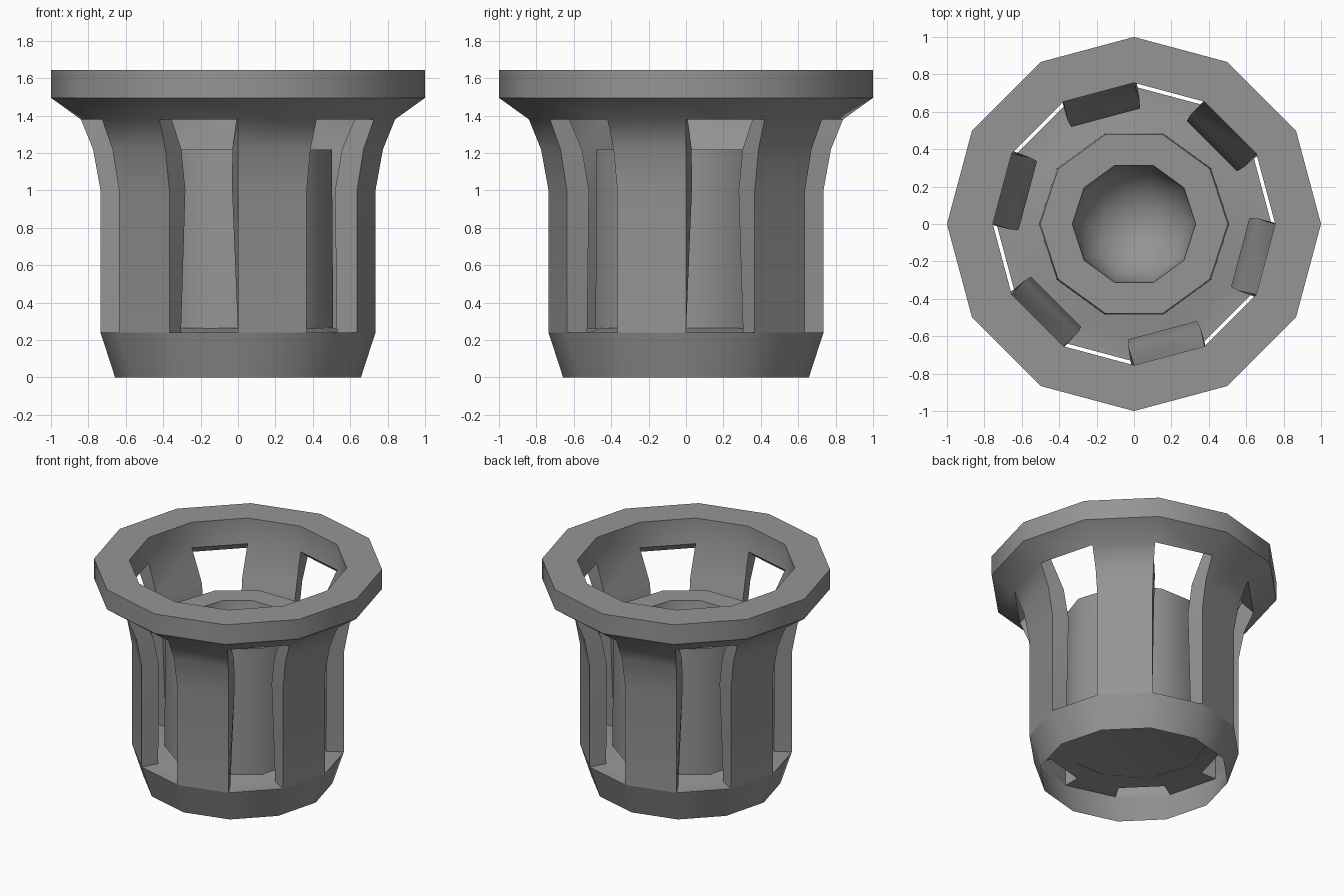
import bpy, bmesh
from math import sin, cos, pi, radians
from mathutils import Vector

cube = bpy.data.objects.get("Cube")
if cube:
    bpy.data.objects.remove(cube, do_unlink=True)

grey = bpy.data.materials.new("plain_grey")
grey.use_nodes = True
grey.diffuse_color = (0.3, 0.3, 0.3, 1)
grey.node_tree.nodes["Principled BSDF"].inputs["Base Color"].default_value = (0.3, 0.3, 0.3, 1)

SIDES = 12
STEP = 2 * pi / SIDES


def polar(r, z, angle):
    return Vector((r * cos(angle), r * sin(angle), z))


def face(bm, *points):
    bm.faces.new([bm.verts.new(p) for p in points])


def segment(bm, profile, k, sides=SIDES):
    """One side of a lathed profile of (radius, height) points."""
    a, b = k * 2 * pi / sides, (k + 1) * 2 * pi / sides
    for (r1, z1), (r2, z2) in zip(profile, profile[1:]):
        pts = [polar(r1, z1, a), polar(r1, z1, b), polar(r2, z2, b), polar(r2, z2, a)]
        if r2 == 0:
            pts.pop()
        face(bm, *pts)


def finish(name, bm, angle):
    bmesh.ops.remove_doubles(bm, verts=bm.verts, dist=0.0005)
    bmesh.ops.recalc_face_normals(bm, faces=bm.faces)
    mesh = bpy.data.meshes.new(name)
    bm.to_mesh(mesh)
    bm.free()
    mesh.materials.append(grey)
    obj = bpy.data.objects.new(name, mesh)
    bpy.context.collection.objects.link(obj)
    bpy.ops.object.select_all(action="DESELECT")
    obj.select_set(True)
    bpy.context.view_layer.objects.active = obj
    bpy.ops.object.shade_smooth_by_angle(angle=radians(angle))


# Cage: flared rim, hollow posts and floor in one shell
R_BODY, R_IN, R_HOLE, R_FLARE, R_CUP = 0.735, 0.61, 0.755, 0.84, 0.505
Z_FLOOR, Z_FLARE, Z_LIP, Z_TOP = 0.24, 1.38, 1.45, 1.645
half = STEP / 2
rim = [(R_HOLE, Z_LIP), (R_HOLE, Z_TOP), (1, Z_TOP), (1, 1.495), (R_FLARE, Z_FLARE)]

# Post rows: outer radius and height, inner distance, half width and height
post_rows = [
    (R_BODY, Z_FLOOR, R_IN * cos(half), R_IN * sin(half), Z_FLOOR),
    (R_BODY, 1.0, 0.588, 0.19, 1.0),
    (0.775, 1.22, 0.629, 0.2, 1.22),
    (R_FLARE, Z_FLARE, R_HOLE * cos(half), R_HOLE * sin(half), Z_LIP),
]


def post(bm, k):
    mid = (k + 0.5) * STEP
    out, across = polar(1, 0, mid), polar(1, 0, mid + pi / 2)
    loops = []
    for r, z, dist, width, zi in post_rows:
        inner = out * dist + Vector((0, 0, zi))
        loops.append([polar(r, z, mid - half), polar(r, z, mid + half),
                      inner + across * width, inner - across * width])
    for low, high in zip(loops, loops[1:]):
        for i in range(4):
            j = (i + 1) % 4
            face(bm, low[i], low[j], high[j], high[i])


bm = bmesh.new()
for k in range(SIDES):
    segment(bm, rim, k)
    segment(bm, [(R_IN, Z_FLOOR), (R_CUP, 0.265), (0, 0.265)], k)
    if k % 2:
        post(bm, k)
    else:
        segment(bm, [(R_FLARE, Z_FLARE), (R_HOLE, Z_LIP)], k)
        segment(bm, [(R_BODY, Z_FLOOR), (R_IN, Z_FLOOR)], k)
finish("cage", bm, 35)

# Tapered skirt, open underneath
bm = bmesh.new()
for k in range(SIDES):
    segment(bm, [(0.657, 0), (R_BODY, Z_FLOOR)], k)
finish("base_skirt", bm, 35)

# Ten-sided inner cup with a round hollow in its top
hollow = [(0.33 * cos(i * pi / 16), 1.22 - 0.33 * sin(i * pi / 16)) for i in range(8)]
bm = bmesh.new()
for k in range(10):
    segment(bm, [(0.509, 0.262), (0.502, 1.22)] + hollow + [(0, 0.89)], k, 10)
finish("inner_cup", bm, 40)
